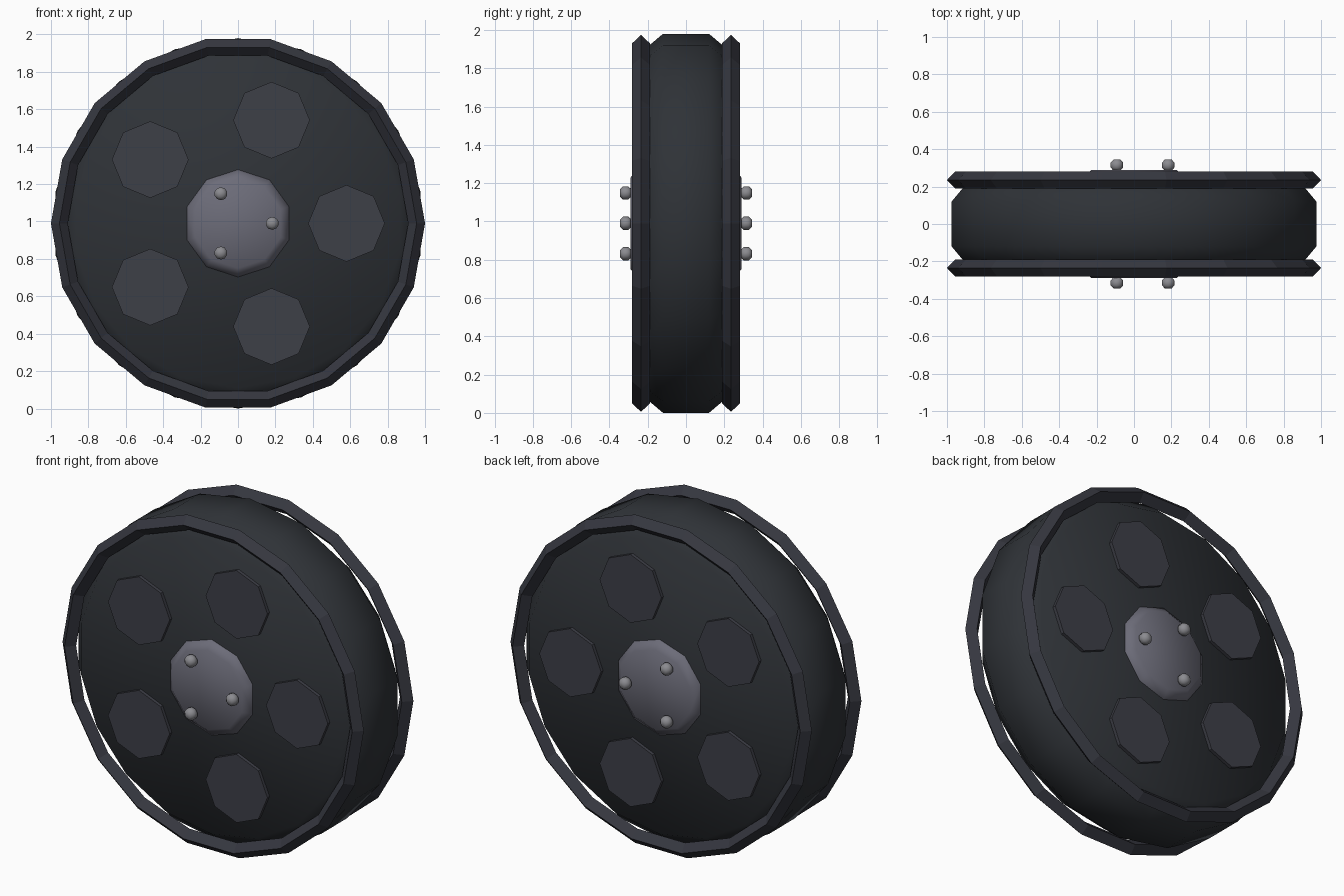
import bpy, bmesh, math

if "Cube" in bpy.data.objects:
    bpy.data.objects.remove(bpy.data.objects["Cube"])

CZ = 0.99  # axle height


def material(name, rgb):
    m = bpy.data.materials.new(name)
    m.diffuse_color = (*rgb, 1)
    m.use_nodes = True
    m.node_tree.nodes["Principled BSDF"].inputs["Base Color"].default_value = m.diffuse_color
    return m


RUBBER = material("dark_rubber", (0.028, 0.032, 0.038))
RIM = material("rim_dark", (0.036, 0.038, 0.050))
PLATE = material("plate_grey", (0.048, 0.050, 0.064))
HUB = material("hub_grey", (0.15, 0.15, 0.19))
STEEL = material("bolt_steel", (0.26, 0.26, 0.28))


def lathe(name, profile, sides, phase, mat, x=0, z=0, closed=False, smooth=None):
    """Spin (radius, y) points around the y axis; open profiles get end caps."""
    bm = bmesh.new()
    rings = []
    for r, y in profile:
        angles = [math.radians(phase) + math.tau * i / sides for i in range(sides)]
        rings.append([bm.verts.new((x + r * math.cos(a), y, CZ + z + r * math.sin(a)))
                      for a in angles])
    pairs = list(zip(rings, rings[1:]))
    if closed:
        pairs.append((rings[-1], rings[0]))
    else:
        bm.faces.new(rings[0])
        bm.faces.new(rings[-1])
    for a, b in pairs:
        for i in range(sides):
            j = (i + 1) % sides
            bm.faces.new((a[i], a[j], b[j], b[i]))
    bmesh.ops.recalc_face_normals(bm, faces=bm.faces)
    me = bpy.data.meshes.new(name)
    bm.to_mesh(me)
    bm.free()
    me.materials.append(mat)
    ob = bpy.data.objects.new(name, me)
    bpy.context.collection.objects.link(ob)
    if smooth:
        bpy.ops.object.select_all(action='DESELECT')
        ob.select_set(True)
        bpy.context.view_layer.objects.active = ob
        bpy.ops.object.shade_smooth_by_angle(angle=math.radians(smooth))
    return ob


# Chamfered wheel body
lathe("wheel_body", [(0.88, -0.25), (0.99, -0.12), (0.99, 0.12), (0.88, 0.25)],
      18, 90, RUBBER, smooth=60)

for side, s in (("front", -1), ("back", 1)):
    # Diamond-section rim ring
    lathe(f"{side}_rim_ring",
          [(1.0, s * 0.235), (0.955, s * 0.281), (0.91, s * 0.235), (0.955, s * 0.189)],
          18, 0, RIM, closed=True)

    # Bevelled hub cap
    lathe(f"{side}_hub", [(0.287, s * 0.23), (0.287, s * 0.25), (0.24, s * 0.289)],
          10, 90, HUB, smooth=50)

    # Five octagonal plates
    for i in range(5):
        a = math.tau * i / 5
        lathe(f"{side}_plate_{i + 1}", [(0.205, s * 0.23), (0.205, s * 0.27)], 8, 0, PLATE,
              x=0.58 * math.cos(a), z=0.58 * math.sin(a))

    # Three rounded bolts
    for i in range(3):
        a = math.tau * i / 3
        lathe(f"{side}_bolt_{i + 1}",
              [(0.018, s * 0.284), (0.035, s * 0.302), (0.035, s * 0.328), (0.018, s * 0.346)],
              10, 90, STEEL, x=0.183 * math.cos(a), z=0.183 * math.sin(a), smooth=60)
